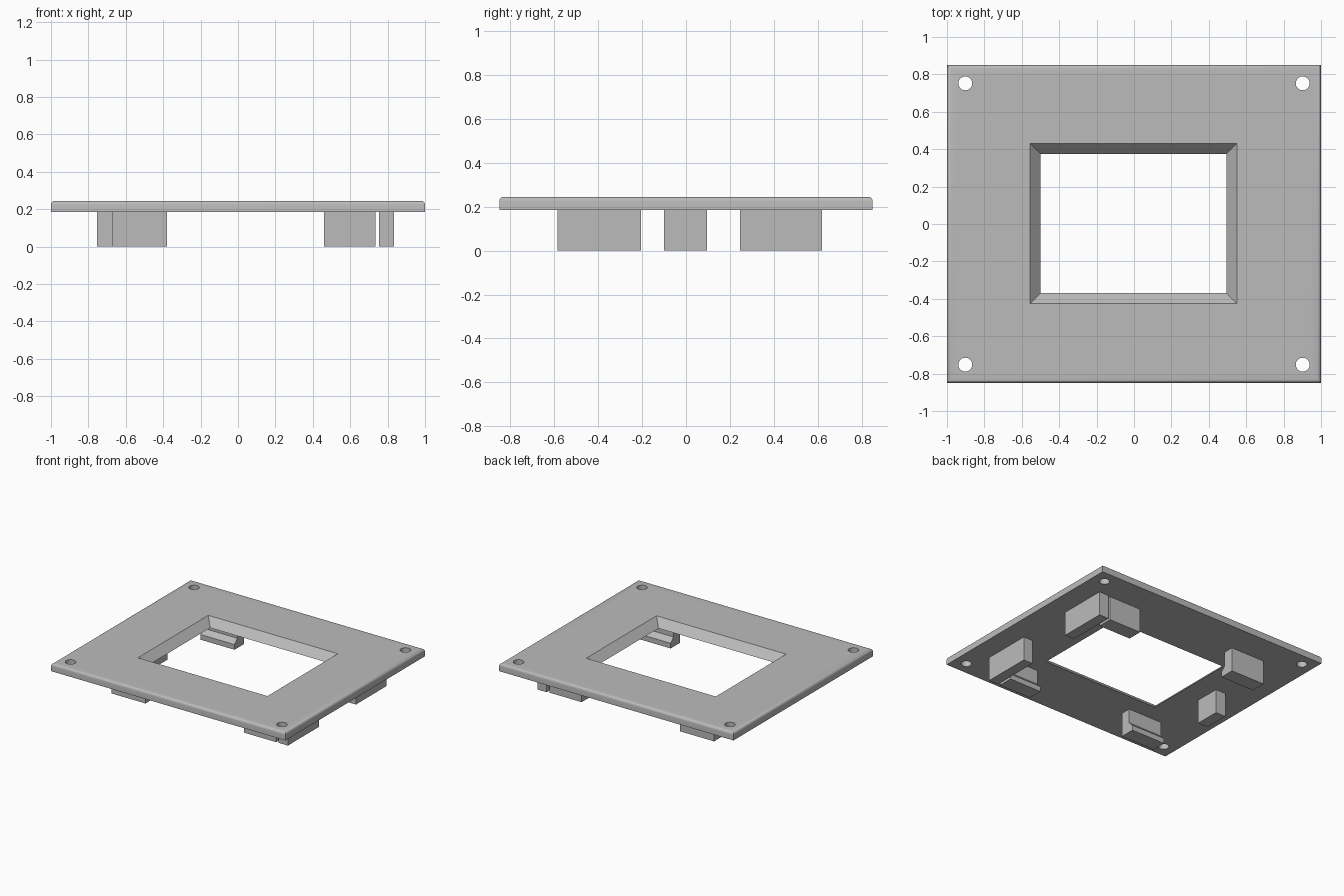
import bpy, bmesh
from mathutils import Vector

cube = bpy.data.objects.get("Cube")
if cube:
    bpy.data.objects.remove(cube, do_unlink=True)

grey = bpy.data.materials.new("light_grey_plastic")
grey.use_nodes = True
grey.diffuse_color = (0.5, 0.5, 0.5, 1)
grey.node_tree.nodes["Principled BSDF"].inputs["Base Color"].default_value = (0.5, 0.5, 0.5, 1)

BOTTOM, TOP = 0.185, 0.245


def make_object(name, bm):
    bmesh.ops.recalc_face_normals(bm, faces=bm.faces)
    mesh = bpy.data.meshes.new(name)
    bm.to_mesh(mesh)
    bm.free()
    mesh.materials.append(grey)
    obj = bpy.data.objects.new(name, mesh)
    bpy.context.collection.objects.link(obj)
    return obj


def prism(name, profile, offset):
    """Extrude a closed 3D outline along an offset."""
    bm = bmesh.new()
    face = bm.faces.new([bm.verts.new(p) for p in profile])
    new = bmesh.ops.extrude_face_region(bm, geom=[face])["geom"]
    verts = [v for v in new if isinstance(v, bmesh.types.BMVert)]
    bmesh.ops.translate(bm, verts=verts, vec=Vector(offset))
    return make_object(name, bm)


def box(name, x0, x1, y0, y1, z0, z1):
    return prism(name, [(x0, y0, z0), (x1, y0, z0), (x1, y1, z0), (x0, y1, z0)], (0, 0, z1 - z0))


# Plate with rounded upper rim
plate = box("face_plate", -1, 1, -0.85, 0.85, BOTTOM, TOP)
bm = bmesh.new()
bm.from_mesh(plate.data)
rim = [e for e in bm.edges if all(v.co.z > TOP - 0.01 for v in e.verts)]
bmesh.ops.bevel(bm, geom=rim, offset=0.02, segments=4, profile=0.5, affect='EDGES')
bm.to_mesh(plate.data)
bm.free()

# Cutters: tapered window and four screw holes
cutters = []
window = box("window_cutter", -0.5, 0.494, -0.37, 0.375, BOTTOM - 0.01, TOP + 0.01)
center = Vector((-0.003, 0.0025, 0))
for v in window.data.vertices:
    grow = 0.065 if v.co.z > TOP else -0.01
    v.co.x += grow if v.co.x > center.x else -grow
    v.co.y += grow if v.co.y > center.y else -grow
cutters.append(window)
for x in (-0.902, 0.902):
    for y in (-0.752, 0.752):
        bm = bmesh.new()
        bmesh.ops.create_cone(bm, cap_ends=True, segments=32, radius1=0.037, radius2=0.037, depth=0.3)
        bmesh.ops.translate(bm, verts=bm.verts, vec=(x, y, TOP))
        cutters.append(make_object("hole_cutter", bm))

bpy.context.view_layer.objects.active = plate
for cutter in cutters:
    cutter.hide_render = True
    mod = plate.modifiers.new("cut", 'BOOLEAN')
    mod.object = cutter
    mod.operation = 'DIFFERENCE'
    mod.solver = 'EXACT'
    bpy.ops.object.modifier_apply(modifier=mod.name)
    bpy.data.objects.remove(cutter, do_unlink=True)

bpy.ops.object.select_all(action='DESELECT')
plate.select_set(True)
bpy.ops.object.shade_smooth_by_angle(angle=0.6)

# Plain locating blocks under the sides
box("left_rear_block", 0.755, 0.835, 0.245, 0.62, 0, BOTTOM)
box("left_front_block", 0.755, 0.835, -0.585, -0.205, 0, BOTTOM)
box("right_middle_block", -0.755, -0.67, -0.1, 0.095, 0, BOTTOM)


# Snap clips with an inward hook at the foot
def clip(name, x0, x1, outer, inward):
    stem, tip = outer + 0.08 * inward, outer + 0.115 * inward
    outline = [(outer, 0), (tip, 0), (tip, 0.04), (stem, 0.075), (stem, BOTTOM), (outer, BOTTOM)]
    prism(name, [(x0, y, z) for y, z in outline], (x1 - x0, 0, 0))


for side, x0, x1 in (("left", 0.46, 0.735), ("right", -0.67, -0.38)):
    clip(side + "_front_clip", x0, x1, -0.585, 1)
    clip(side + "_rear_clip", x0, x1, 0.615, -1)
